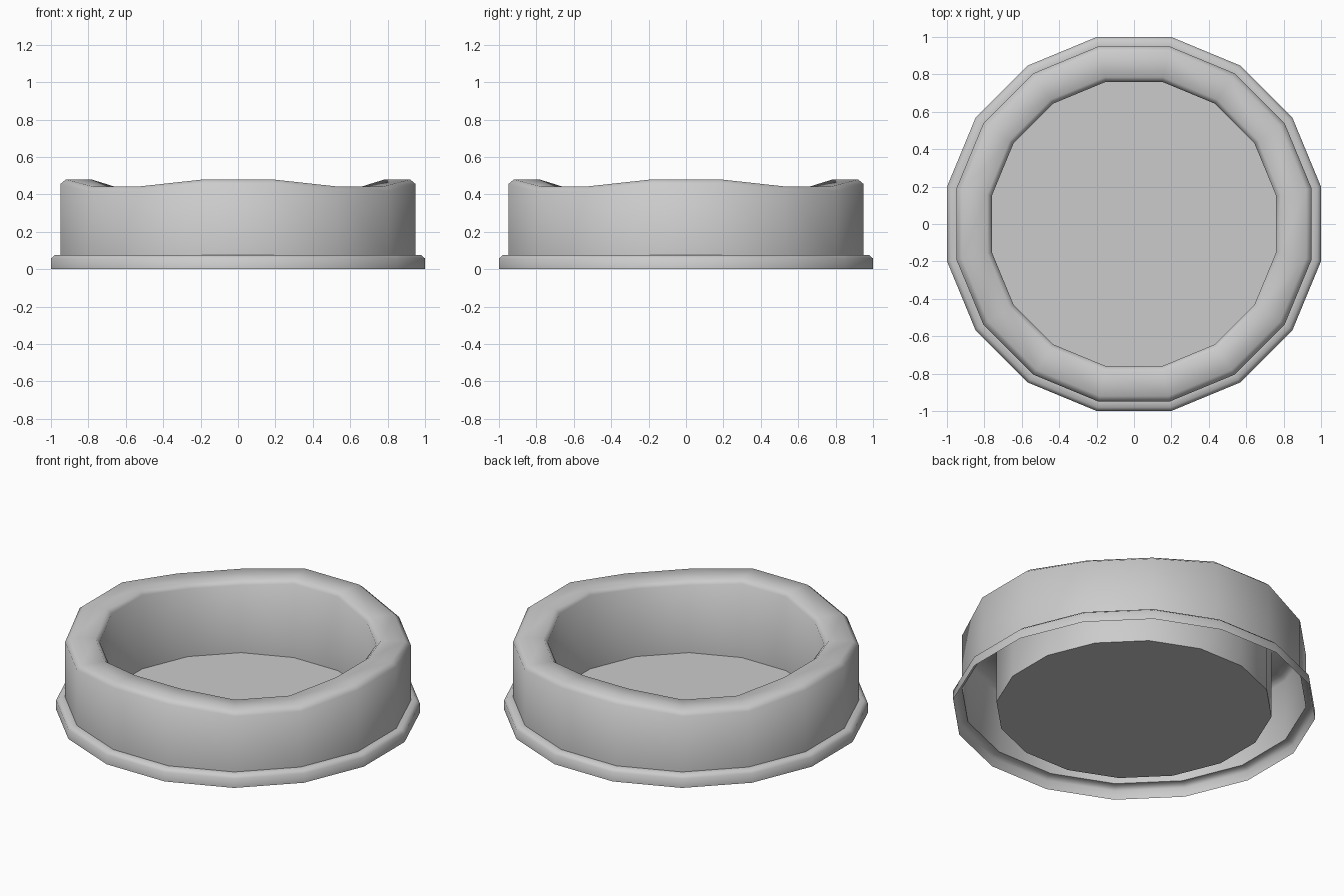
import bpy, bmesh, math

if "Cube" in bpy.data.objects:
    bpy.data.objects.remove(bpy.data.objects["Cube"])

SIDES = 16
FLAT = math.cos(math.pi / SIDES)   # profile radii are measured to the flats

# Open shell profile: (radius, z, dip weight) from floor edge over the rim to the foot
PROFILE = [
    (0.76, 0.0, 0), (0.76, 0.455, 1), (0.785, 0.48, 1), (0.92, 0.48, 1),
    (0.95, 0.455, 1), (0.95, 0.075, 0), (0.98, 0.075, 0), (1.0, 0.057, 0), (1.0, 0.0, 0),
]
DIP = 0.037                        # how far the rim drops on the diagonals

bm = bmesh.new()
rings = []
for radius, z, dip in PROFILE:
    ring = []
    for i in range(SIDES):
        a = (i + 0.5) * 2 * math.pi / SIDES
        low = DIP * dip if math.cos(4 * a) < 0 and i % 4 in (1, 2) else 0
        r = radius / FLAT
        ring.append(bm.verts.new((r * math.cos(a), r * math.sin(a), z - low)))
    rings.append(ring)

# Floor disc and walls
bm.faces.new(rings[0])
for a, b in zip(rings, rings[1:]):
    for i in range(SIDES):
        j = (i + 1) % SIDES
        bm.faces.new((a[i], b[i], b[j], a[j]))

bm.normal_update()
mesh = bpy.data.meshes.new("round_dish")
bm.to_mesh(mesh)
bm.free()
dish = bpy.data.objects.new("round_dish", mesh)
bpy.context.collection.objects.link(dish)

# Smooth walls with crisp floor and foot edges
bpy.context.view_layer.objects.active = dish
dish.select_set(True)
bpy.ops.object.shade_smooth_by_angle(angle=math.radians(60))
